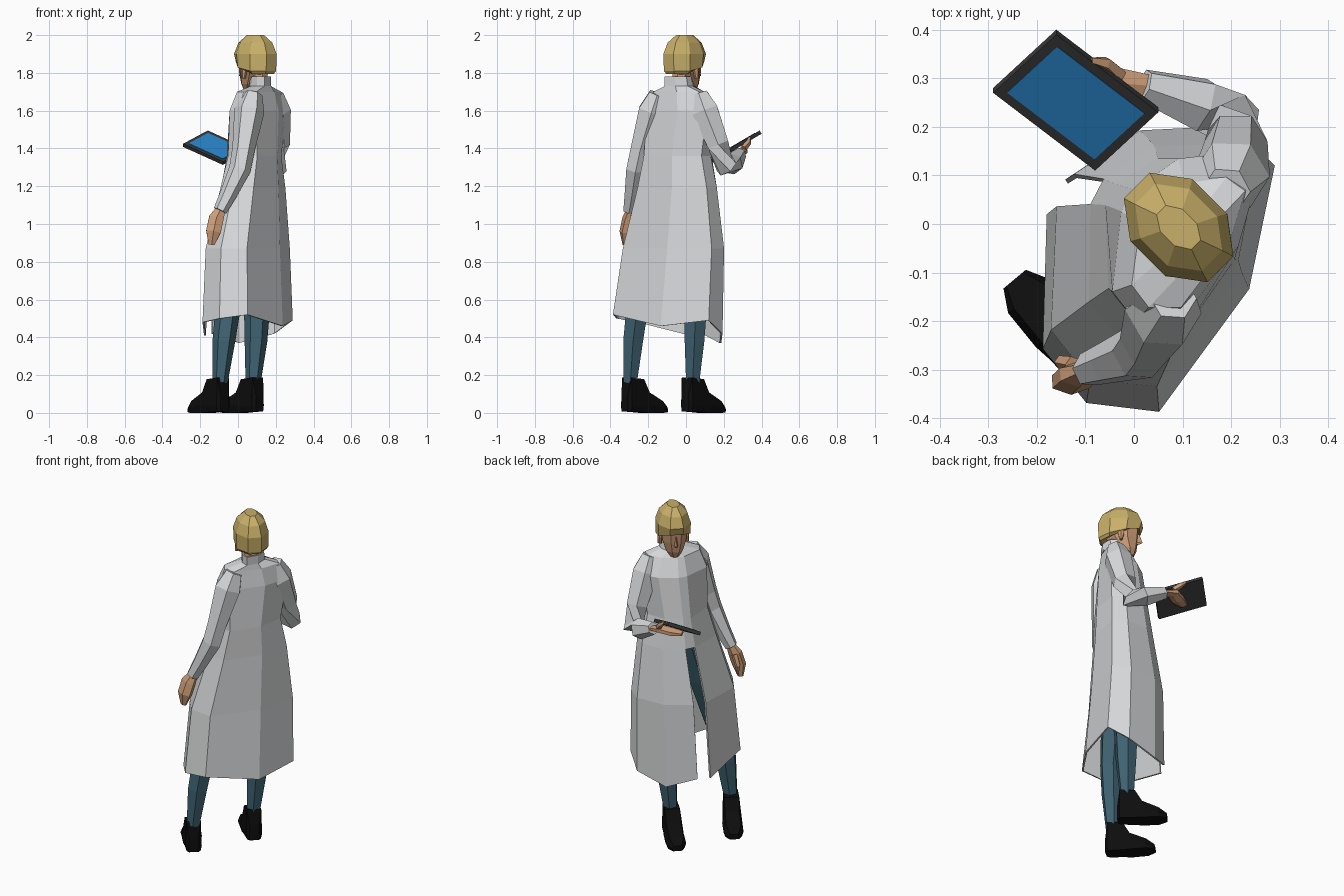
import bpy, bmesh, math
from mathutils import Vector as V

if "Cube" in bpy.data.objects:
    bpy.data.objects.remove(bpy.data.objects["Cube"])

S = math.sqrt(0.5)


def W(q, p, z):
    """Body frame (q = figure's right, p = figure's forward) to world."""
    return V(((q - p) * S, (q + p) * S, z))


def mat(name, r, g, b):
    m = bpy.data.materials.new(name)
    m.diffuse_color = (r, g, b, 1)
    m.use_nodes = True
    m.node_tree.nodes["Principled BSDF"].inputs["Base Color"].default_value = m.diffuse_color
    return m


COAT = mat("coat grey", 0.68, 0.69, 0.70)
JEANS = mat("denim blue", 0.05, 0.125, 0.17)
BOOT = mat("boot black", 0.004, 0.004, 0.004)
SKIN = mat("skin", 0.60, 0.33, 0.18)
HAIR = mat("blond hair", 0.58, 0.43, 0.14)
FRAME = mat("tablet frame", 0.04, 0.04, 0.042)
SCREEN = mat("tablet screen", 0.025, 0.25, 0.62)


def loft(name, rings, m, caps=(True, True), closed=True, gap_from=None):
    """Skin a list of equal rings; rings from gap_from on stay open."""
    bm = bmesh.new()
    vs = [[bm.verts.new(c) for c in r] for r in rings]
    n = len(rings[0])
    for i in range(len(vs) - 1):
        for k in range(n):
            if k == n - 1 and gap_from is not None and i >= gap_from:
                continue
            j = (k + 1) % n
            bm.faces.new((vs[i][k], vs[i][j], vs[i + 1][j], vs[i + 1][k]))
    if caps[0]:
        bm.faces.new(vs[0])
    if caps[1]:
        bm.faces.new(vs[-1])
    bmesh.ops.recalc_face_normals(bm, faces=bm.faces)
    me = bpy.data.meshes.new(name)
    bm.to_mesh(me)
    bm.free()
    me.materials.append(m)
    ob = bpy.data.objects.new(name, me)
    bpy.context.collection.objects.link(ob)
    return ob


def tube(name, path, m, n=6, flat=1.0, ref=V((0, 0, 1))):
    """Tapered limb along (x, y, z, radius) points; flat squashes one axis."""
    pts = [V(p[:3]) for p in path]
    rings = []
    for i, c in enumerate(pts):
        d = (pts[min(i + 1, len(pts) - 1)] - pts[max(i - 1, 0)]).normalized()
        a = d.cross(ref).normalized()
        b = a.cross(d)
        r = path[i][3]
        rings.append([c + a * r * math.cos(t) + b * r * flat * math.sin(t)
                      for t in (2 * math.pi * (k + 0.5) / n for k in range(n))])
    return loft(name, rings, m)


def oval(q, p, z, rq, rp, n=8, lift=0.0):
    """Horizontal oval ring, raised at the front by lift."""
    out = []
    for k in range(n):
        t = 2 * math.pi * (k + 0.5) / n
        out.append(W(q + rq * math.sin(t), p + rp * math.cos(t),
                     z + lift * max(0, math.cos(t))))
    return out


# Coat: one outline, fitted into q and p limits at each height
OUTLINE = [(-.05, 1), (.5, .85), (.95, .3), (1, -.2), (.3, -.8),
           (-.7, -1), (-1, -.5), (-.95, .1), (-.3, .9)]
HEM = [.42, .37, .42, .49, .46, .52, .50, .48, .41]
LEVELS = [(1.78, 0, .125, -.18, -.035), (1.73, .0, .13, -.18, -.02),
          (1.70, -.10, .21, -.19, .0), (1.60, -.14, .26, -.21, .05),
          (1.36, -.14, .22, -.23, .085), (1.19, -.19, .255, -.24, .11),
          (.87, -.29, .29, -.27, .16), (0, -.33, .29, -.31, .165)]
rings = []
for z, q0, q1, p0, p1 in LEVELS:
    rings.append([W((q0 + q1) / 2 + u * (q1 - q0) / 2,
                    (p0 + p1) / 2 + v * (p1 - p0) / 2, z or HEM[k])
                  for k, (u, v) in enumerate(OUTLINE)])
coat = loft("coat", rings, COAT, caps=(False, False), gap_from=5)
cloth = coat.modifiers.new("cloth", "SOLIDIFY")
cloth.thickness = 0.01

# Sleeves
tube("left_sleeve", [(.08, -.15, 1.69, .05), (.06, -.18, 1.60, .08),
                     (.03, -.24, 1.40, .06), (.01, -.265, 1.29, .058),
                     (-.05, -.285, 1.16, .045), (-.095, -.30, 1.07, .036)],
     COAT, ref=V((1, 0, 0)))
tube("right_sleeve", [(.19, .07, 1.69, .05), (.20, .10, 1.60, .08),
                      (.21, .17, 1.42, .065), (.205, .215, 1.30, .06),
                      (.14, .245, 1.32, .06), (.02, .285, 1.37, .036)],
     COAT, ref=V((.6, -.3, .8)))

# Hands: flattened palm with fingers, plus a thumb
tube("left_hand", [(-.085, -.295, 1.09, .025), (-.115, -.31, 1.03, .045),
                   (-.13, -.325, .96, .045), (-.14, -.325, .89, .018)],
     SKIN, flat=.6, ref=V((0, 1, 0)))
tube("left_thumb", [(-.125, -.29, 1.03, .018), (-.15, -.285, .97, .015),
                    (-.145, -.29, .92, .008)], SKIN, n=5, ref=V((0, 1, 0)))
tube("right_hand", [(.03, .285, 1.37, .026), (-.04, .29, 1.385, .04),
                    (-.09, .27, 1.375, .042), (-.15, .25, 1.37, .025)],
     SKIN, flat=.5)
tube("right_thumb", [(-.03, .305, 1.40, .018), (-.06, .33, 1.43, .016),
                     (-.09, .335, 1.455, .009)], SKIN, n=5)

# Tablet: slab from three corners, with a thin screen plate on top
A, B, D = V((-.16, .39, 1.495)), V((.05, .23, 1.40)), V((-.29, .27, 1.425))
e1, e2 = B - A, D - A
up = e1.cross(e2).normalized()
up = up if up.z > 0 else -up


def slab(name, margin, lo, hi, m):
    m1, m2 = margin / e1.length, margin / e2.length
    quad = [A + e1 * s + e2 * t for s, t in
            ((m1, m2), (1 - m1, m2), (1 - m1, 1 - m2), (m1, 1 - m2))]
    loft(name, [[c + up * h for c in quad] for h in (lo, hi)], m)


slab("tablet", 0, -.02, 0, FRAME)
slab("tablet_screen", .02, -.002, .002, SCREEN)

# Trouser legs, from the hips under the coat to the ankles
tube("left_leg", [(.02, -.10, 1.15, .085), (-.01, -.16, .92, .09),
                  (-.055, -.26, .54, .066), (-.075, -.28, .38, .06),
                  (-.095, -.295, .16, .04)], JEANS, ref=V((1, 0, 0)))
tube("right_leg", [(.11, .02, 1.15, .085), (.115, .04, .92, .09),
                   (.10, .05, .54, .068), (.095, .045, .38, .06),
                   (.08, .035, .16, .04)], JEANS, ref=V((1, 0, 0)))


# Boots: cross-sections from heel to toe (distance, half width, top, top width)
def boot(name, heel, direction):
    f = V(direction).normalized()
    side = V((f.y, -f.x, 0))
    rr = []
    for t, w, top, tw, bottom in ((0, .03, .10, .025, .02), (.015, .045, .20, .04, .02),
                                  (.10, .05, .19, .042, .015), (.14, .056, .12, .04, .012),
                                  (.23, .055, .075, .04, .012), (.275, .03, .045, .022, .015)):
        c = V((heel[0], heel[1], 0)) + f * t
        mid = bottom + .4 * (top - bottom) if t > .12 else bottom + .03
        rr.append([c + side * s + V((0, 0, z)) for s, z in
                   ((-w * .85, bottom), (w * .85, bottom), (w, mid),
                    (tw, top), (-tw, top), (-w, mid))])
    ob = loft(name, rr, BOOT)
    for v in ob.data.vertices:
        v.co.z -= .012


boot("left_boot", (-.07, -.325), (-.64, .77, 0))
boot("right_boot", (.115, -.005), (-.70, .71, 0))

# Neck and head
loft("neck", [oval(.06, -.10, 1.68, .05, .055), oval(.06, -.09, 1.82, .05, .055)], SKIN)
loft("head", [oval(.06, -.02, 1.705, .025, .025), oval(.06, -.035, 1.74, .05, .055),
              oval(.06, -.06, 1.80, .072, .09), oval(.06, -.065, 1.86, .078, .10),
              oval(.06, -.07, 1.92, .07, .10)], SKIN)
# Nose, a narrow wedge
loft("nose", [[W(.06 + s * w, p, z) for s, p in ((-1, .0), (0, tip), (1, .0))]
              for z, w, tip in ((1.775, .016, .03), (1.785, .018, .053),
                                (1.84, .008, .035))], SKIN)
# Ears and hair cap with a raised fringe
for s, n in ((-1, "left_ear"), (1, "right_ear")):
    loft(n, [oval(.06 + s * .076, -.06, z, .012, r, 6)
             for z, r in ((1.77, .008), (1.81, .02), (1.83, .018))], SKIN)
loft("hair", [oval(.06, -.085, 1.795, .082, .10, lift=.075),
              oval(.06, -.075, 1.81, .098, .122, lift=.05),
              oval(.06, -.07, 1.90, .098, .132),
              oval(.06, -.07, 1.96, .078, .105),
              oval(.06, -.07, 2.00, .035, .055)], HAIR)
